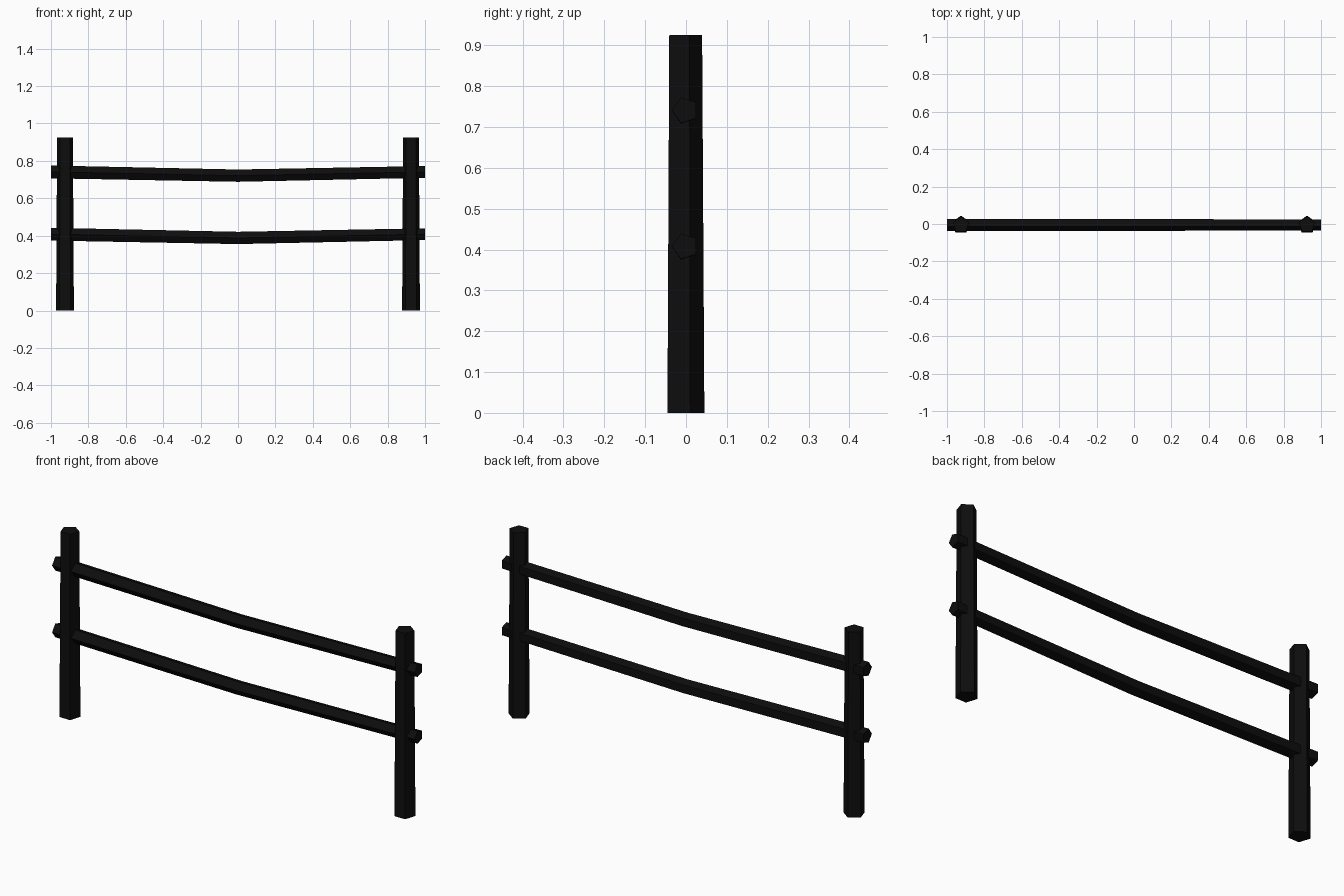
import bpy, bmesh, math
from mathutils import Vector

if "Cube" in bpy.data.objects:
    bpy.data.objects.remove(bpy.data.objects["Cube"])

mat = bpy.data.materials.new("charcoal black")
mat.diffuse_color = (0.004, 0.004, 0.004, 1)
mat.use_nodes = True
mat.node_tree.nodes["Principled BSDF"].inputs["Base Color"].default_value = mat.diffuse_color


def loft(name, stations, u, v, sides=5):
    """Capped flat-sided bar through (centre, radius) stations; first corner along u."""
    bm = bmesh.new()
    u, v = Vector(u), Vector(v)
    rings = []
    for centre, r in stations:
        rings.append([bm.verts.new(Vector(centre)
                                   + r * math.cos(2 * math.pi * i / sides) * u
                                   + r * math.sin(2 * math.pi * i / sides) * v)
                      for i in range(sides)])
    for a, b in zip(rings, rings[1:]):
        for i in range(sides):
            j = (i + 1) % sides
            bm.faces.new((a[i], a[j], b[j], b[i]))
    bm.faces.new(rings[0])
    bm.faces.new(rings[-1])
    bmesh.ops.recalc_face_normals(bm, faces=bm.faces[:])
    me = bpy.data.meshes.new(name)
    bm.to_mesh(me)
    bm.free()
    me.materials.append(mat)
    ob = bpy.data.objects.new(name, me)
    bpy.context.collection.objects.link(ob)
    return ob


# Tapered five-sided posts, point to the back
for side, x in (("left", -0.925), ("right", 0.925)):
    loft(side + "_post", [((x, -0.005, 0), 0.05), ((x, -0.005, 0.925), 0.0445)],
         (0, 1, 0), (1, 0, 0))

# Sagging five-sided rails, slightly thinner to the right, point to the front
for level, z in (("upper", 0.741), ("lower", 0.408)):
    loft(level + "_rail", [((-1, -0.002, z), 0.036),
                           ((0, -0.002, z - 0.02), 0.0345),
                           ((1, -0.002, z), 0.033)],
         (0, -1, 0), (0, 0, 1))
